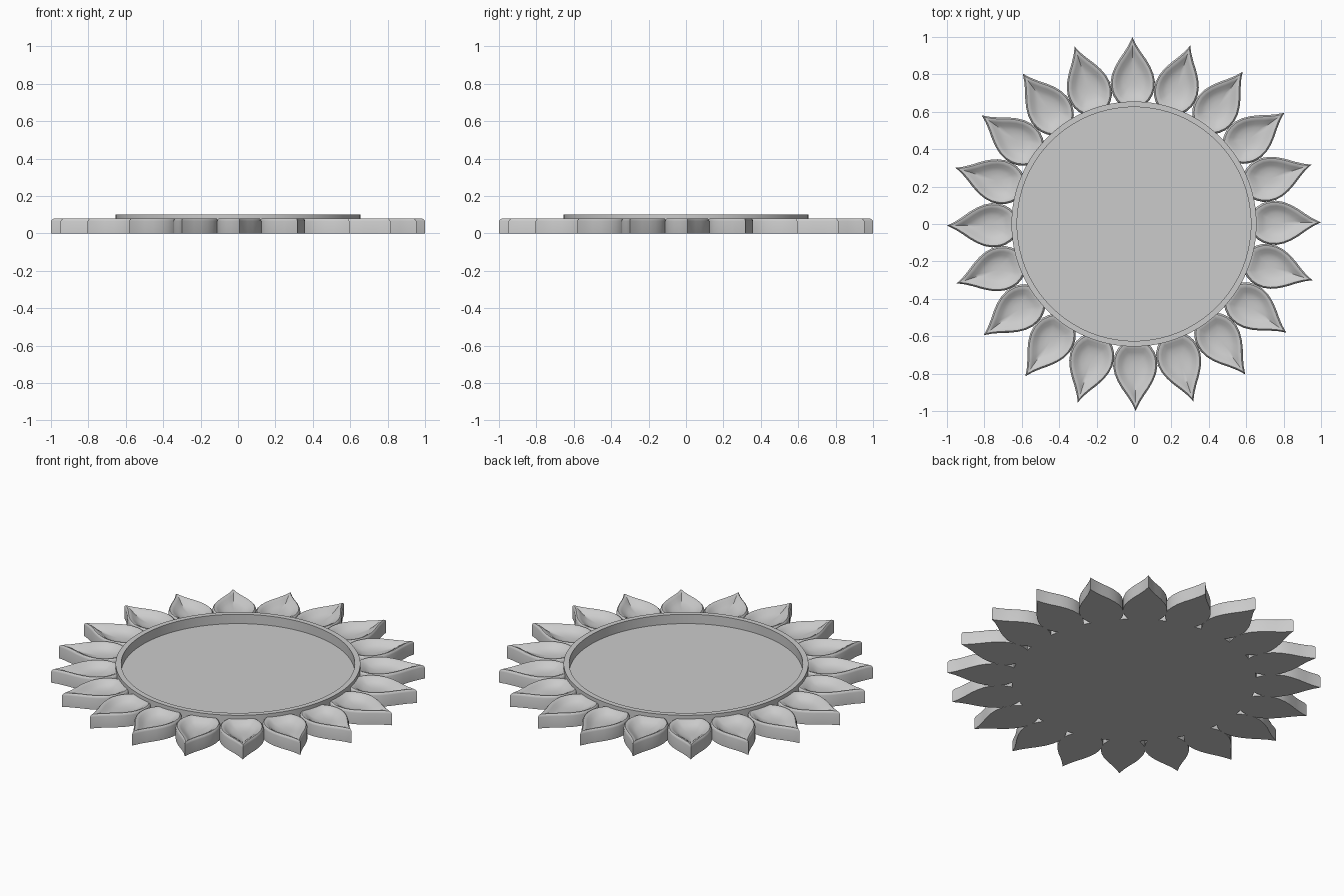
import bpy, bmesh, math
from mathutils import Vector

cube = bpy.data.objects.get("Cube")
if cube:
    bpy.data.objects.remove(cube, do_unlink=True)

grey = bpy.data.materials.new("plain grey")
grey.use_nodes = True
grey.diffuse_color = (0.6, 0.6, 0.6, 1)
grey.node_tree.nodes["Principled BSDF"].inputs["Base Color"].default_value = (0.6, 0.6, 0.6, 1)

PETALS = 20


def finish(bm, name):
    """Turn a bmesh into a smooth-shaded object with crisp edges."""
    bmesh.ops.recalc_face_normals(bm, faces=bm.faces)
    mesh = bpy.data.meshes.new(name)
    bm.to_mesh(mesh)
    bm.free()
    mesh.materials.append(grey)
    obj = bpy.data.objects.new(name, mesh)
    bpy.context.collection.objects.link(obj)
    bpy.ops.object.select_all(action='DESELECT')
    obj.select_set(True)
    bpy.context.view_layer.objects.active = obj
    bpy.ops.object.shade_smooth_by_angle(angle=math.radians(40))
    return obj


# Round tray with a raised rim, turned from a profile
bm = bmesh.new()
profile = [(0, 0), (0.655, 0), (0.655, 0.1), (0.625, 0.1), (0.625, 0.045), (0, 0.045)]
verts = [bm.verts.new((r, 0, z)) for r, z in profile]
edges = [bm.edges.new(pair) for pair in zip(verts, verts[1:])]
bmesh.ops.spin(bm, geom=verts + edges, axis=(0, 0, 1), cent=(0, 0, 0),
               angle=math.tau, steps=128, use_merge=True)
bmesh.ops.remove_doubles(bm, verts=bm.verts, dist=0.0001)
finish(bm, "round_tray")

# Petal outline: distance from the middle and half width, base to tip
half = [(0.635, 0.065), (0.66, 0.088), (0.69, 0.106), (0.72, 0.115), (0.76, 0.118),
        (0.8, 0.111), (0.84, 0.095), (0.88, 0.072), (0.92, 0.044), (0.96, 0.019)]
outline = [Vector((r, -w, 0)) for r, w in half] + [Vector((1.0, 0, 0))]
outline += [Vector((r, w, 0)) for r, w in reversed(half)]
centre = Vector((0.77, 0, 0))

# Petal layers: scale about the petal centre and height, wall to rim to bowl
layers = [(1, 0), (1, 0.066), (0.975, 0.075), (0.93, 0.08), (0.86, 0.079),
          (0.76, 0.072), (0.62, 0.059), (0.45, 0.05), (0.22, 0.046)]
bm = bmesh.new()
rings = []
for scale, z in layers:
    ring = []
    for p in outline:
        q = centre + (p - centre) * scale
        ring.append(bm.verts.new((q.x, q.y, z)))
    rings.append(ring)
n = len(outline)
for low, high in zip(rings, rings[1:]):
    for i in range(n):
        j = (i + 1) % n
        bm.faces.new((low[i], low[j], high[j], high[i]))
bm.faces.new(list(reversed(rings[0])))
hub = bm.verts.new((centre.x, 0, 0.045))
for i in range(n):
    bm.faces.new((rings[-1][i], rings[-1][(i + 1) % n], hub))
petal = finish(bm, "petal_01")

# Repeat the petal around the tray
turn = math.radians(0.5)
petal.rotation_euler.z = turn
for k in range(1, PETALS):
    copy = petal.copy()
    copy.name = f"petal_{k + 1:02d}"
    copy.rotation_euler.z = turn + math.tau * k / PETALS
    bpy.context.collection.objects.link(copy)
